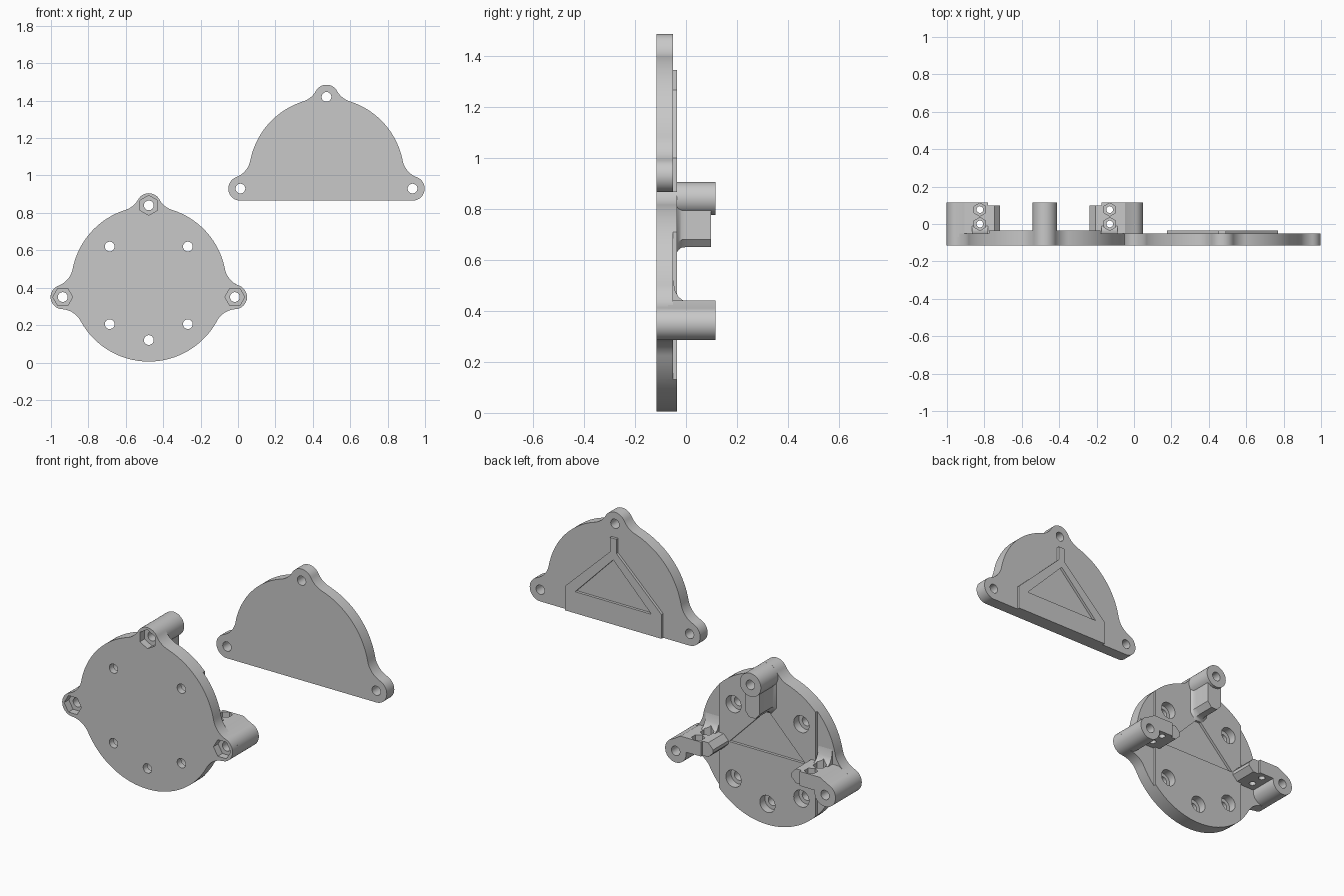
import bpy, bmesh
from math import pi, cos, sin, atan2, acos, hypot, radians

default = bpy.data.objects.get("Cube")
if default:
    bpy.data.objects.remove(default)

mat = bpy.data.materials.new("plain grey")
mat.use_nodes = True
GREY = (0.58, 0.58, 0.58, 1)
mat.diffuse_color = GREY
mat.node_tree.nodes["Principled BSDF"].inputs["Base Color"].default_value = GREY

R, EAR, FILLET = 0.415, 0.065, 0.12
EARS = [(0.46, -0.07), (0, 0.42), (-0.46, -0.07)]
FRONT, LOW, HIGH, TOP = -0.116, -0.05, -0.035, 0.115
HOLE = 0.026


def arc(c, r, a, b, ccw=True, n=16):
    """Points on an arc from angle a to angle b, less than a full turn."""
    sweep = (b - a) % (2 * pi) if ccw else -((a - b) % (2 * pi))
    return [(c[0] + r * cos(a + sweep * i / n), c[1] + r * sin(a + sweep * i / n))
            for i in range(n + 1)]


def ring(c, r, n=32, turn=0):
    angles = [turn + 2 * pi * i / n for i in range(n)]
    return [(c[0] + r * cos(t), c[1] + r * sin(t)) for t in angles]


def heading(p, q):
    return atan2(q[1] - p[1], q[0] - p[0])


def outline(half):
    """Disc with three filleted ears, or its upper part with a flat base."""
    pts, spans = [], []
    for i, e in enumerate(EARS):
        a, d = atan2(e[1], e[0]), hypot(*e)
        b = acos((d * d + (R + FILLET) ** 2 - (EAR + FILLET) ** 2) / (2 * d * (R + FILLET)))
        f0, f1 = [((R + FILLET) * cos(t), (R + FILLET) * sin(t)) for t in (a - b, a + b)]
        first, last = half and i == 0, half and i == 2
        part = []
        if not first:
            part += arc(f0, FILLET, a - b + pi, heading(f0, e), False)[:-1]
        part += arc(e, EAR, -pi / 2 if first else heading(e, f0),
                    -pi / 2 if last else heading(e, f1))
        if not last:
            part += arc(f1, FILLET, heading(f1, e), a + b + pi, False)[1:]
        spans.append((a - b, a + b, part))
    for i, (_, end, part) in enumerate(spans):
        pts += part
        if not (half and i == 2):
            pts += arc((0, 0), R, end, spans[(i + 1) % 3][0], n=32)[1:-1]
    return pts


def solid(name, pts, layers, axis="y"):
    """Loft a profile along an axis; layers hold (position, scale)."""
    bm = bmesh.new()
    mx = (min(p[0] for p in pts) + max(p[0] for p in pts)) / 2
    my = (min(p[1] for p in pts) + max(p[1] for p in pts)) / 2
    rows = []
    for pos, k in layers:
        row = []
        for u, v in pts:
            u, v = mx + (u - mx) * k, my + (v - my) * k
            co = {"x": (pos, u, v), "y": (u, pos, v), "z": (u, v, pos)}[axis]
            row.append(bm.verts.new(co))
        rows.append(row)
    n = len(pts)
    for lo, hi in zip(rows, rows[1:]):
        for i in range(n):
            bm.faces.new((lo[i], lo[(i + 1) % n], hi[(i + 1) % n], hi[i]))
    bm.faces.new(rows[0][::-1])
    bm.faces.new(rows[-1])
    bmesh.ops.recalc_face_normals(bm, faces=bm.faces)
    me = bpy.data.meshes.new(name)
    bm.to_mesh(me)
    bm.free()
    me.materials.append(mat)
    ob = bpy.data.objects.new(name, me)
    bpy.context.collection.objects.link(ob)
    return ob


def prism(name, pts, a, b, axis="y"):
    return solid(name, pts, [(a, 1), (b, 1)], axis)


def activate(ob):
    bpy.ops.object.select_all(action="DESELECT")
    ob.select_set(True)
    bpy.context.view_layer.objects.active = ob


def cut(targets, pts, a, b, axis="y"):
    """Remove a prism from each target."""
    cutter = prism("cutter", pts, a, b, axis)
    cutter.hide_render = True
    for ob in targets:
        m = ob.modifiers.new("cut", "BOOLEAN")
        m.operation, m.solver, m.object = "DIFFERENCE", "EXACT", cutter
        activate(ob)
        bpy.ops.object.modifier_apply(modifier=m.name)
    bpy.data.objects.remove(cutter)


def place(pts, c, side=1):
    return [(c[0] + side * x, c[1] + z) for x, z in pts]


TRIANGLE = [(-0.235, -0.015), (0.235, -0.015), (0, 0.225)]
BASE, COVER = (-0.477, 0.42), (0.473, 1.0)

# Round base plate with lowered side segments and a shallow triangle
base = prism("base_plate", place(outline(False), BASE), FRONT, HIGH)
for side in (1, -1):
    cut([base], place([(0.297, -1), (1, -1), (1, 1), (0.297, 1)], BASE, side), LOW, 0.3)
cut([base], place(TRIANGLE, BASE), LOW, 0.3)

# Counterbored mounting holes
for x, z in [(0.209, 0.2), (-0.209, 0.2), (0.209, -0.215), (-0.209, -0.215), (0, -0.3)]:
    c = (BASE[0] + x, BASE[1] + z)
    cut([base], ring(c, HOLE), -0.3, 0.3)
    cut([base], ring(c, 0.047), -0.08, 0.3)

# Top post and its stepped arm with a flared foot
top_post = prism("top_post", place(ring(EARS[1], EAR), BASE), -0.07, TOP)
arm = place([(-0.045, 0.39), (-0.045, 0.26), (-0.02, 0.23), (0.02, 0.23), (0.045, 0.26), (0.045, 0.39)], BASE)
flare = [(-0.045, 1.28), (HIGH, 1.25), (-0.028, 1.12), (-0.018, 1.03), (0, 1), (0.098, 1)]
top_arm = solid("top_arm", arm, flare)
cut([top_arm], ring((BASE[0], BASE[1] + 0.42), HOLE), -0.3, 0.3)
parts = [base, top_post, top_arm]

# Side posts with clamp blocks, gussets, screw holes and nut pockets
side_posts = {}
for side, label in ((1, "left"), (-1, "right")):
    body = arc(EARS[0], EAR, radians(-188), radians(75), n=28)
    body += [(0.43, 0.02), (0.304, 0.02), (0.304, -0.06)]
    post = prism(label + "_post", place(body, BASE, side), -0.07, TOP)
    tip = [(0.306, 0.02), (0.27, 0.02), (0.24, -0.012), (0.24, -0.03), (0.27, -0.06), (0.306, -0.06)]
    nose = prism(label + "_post_nose", place(tip, BASE, side), -0.06, 0.1)
    web = [(-0.06, 0), (-0.01, 0), (-0.01, 0.02), (-0.03, 0.035), (-0.043, 0.06), (LOW, 0.1), (-0.06, 0.1)]
    gusset = prism(label + "_gusset", place(web, (0, BASE[1])),
                   BASE[0] + side * 0.304, BASE[0] + side * 0.39, "x")
    for y in (0.0, 0.077):
        c = (BASE[0] + side * 0.347, y)
        cut([post, gusset], ring(c, 0.018, 24), 0.2, 0.6, "z")
        cut([post, gusset], ring(c, 0.035, 6, pi / 2), 0.41, 0.6, "z")
    side_posts[side] = post
    parts += [post, nose, gusset]

# Through bolts with hexagonal pockets in the front face
for e, post in zip(EARS, (side_posts[1], top_post, side_posts[-1])):
    c = (BASE[0] + e[0], BASE[1] + e[1])
    cut([base, post], ring(c, HOLE), -0.3, 0.3)
    cut([base], ring(c, 0.053, 6, 0 if e[0] else pi / 2), -0.3, -0.075)

# Cover plate with bolt holes
cover = prism("cover_plate", place(outline(True), COVER), FRONT, LOW)
for x, z in EARS:
    cut([cover], ring((COVER[0] + x, COVER[1] + z), HOLE), -0.3, 0.3)

# Raised pad on the cover with a rib and a triangular recess
right_half = [(0.297, -0.135), (0.297, 0), (0.02, 0.265), (0.02, 0.345)]
pad_pts = right_half + [(-x, z) for x, z in reversed(right_half)]
pad = prism("cover_pad", place(pad_pts, COVER), LOW - 0.01, HIGH)
cut([pad], place(TRIANGLE, COVER), -0.3, 0.3)
parts += [cover, pad]

for ob in parts:
    activate(ob)
    bpy.ops.object.shade_smooth_by_angle(angle=radians(30))
